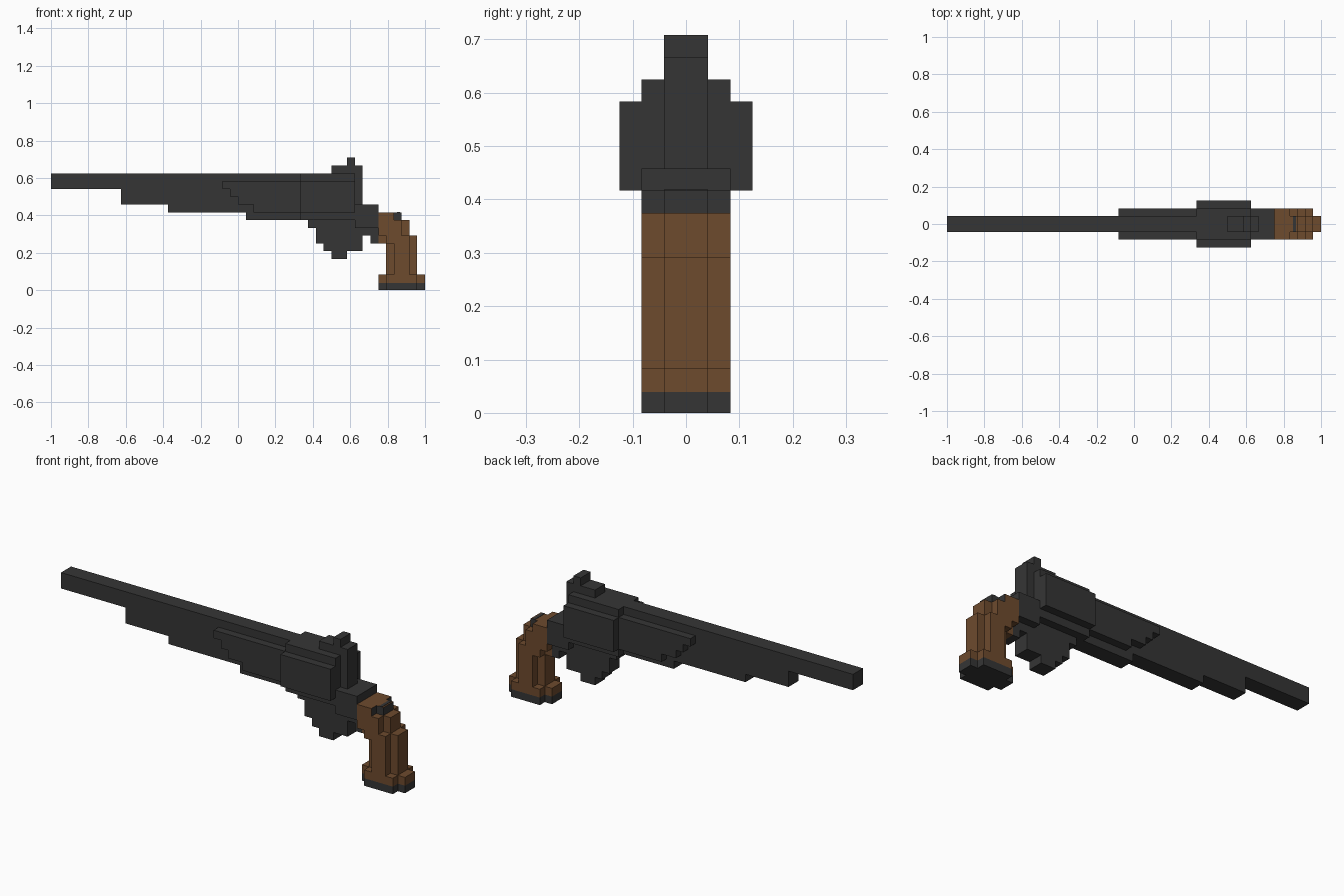
import bpy
import bmesh

U = 2 / 48  # size of one grid cell

cube = bpy.data.objects.get("Cube")
if cube:
    bpy.data.objects.remove(cube, do_unlink=True)


def material(name, rgb):
    m = bpy.data.materials.new(name)
    m.use_nodes = True
    m.diffuse_color = (*rgb, 1)
    bsdf = m.node_tree.nodes["Principled BSDF"]
    bsdf.inputs["Base Color"].default_value = (*rgb, 1)
    bsdf.inputs["Roughness"].default_value = 0.8
    return m


STEEL = material("dark_steel", (0.036, 0.036, 0.036))
WOOD = material("brown_wood", (0.155, 0.069, 0.027))


def slab(name, profile, half, mats, rule=None):
    """Extrude an x-z outline (in cells) to +-half cells in y."""
    bm = bmesh.new()
    face = bm.faces.new([bm.verts.new((x * U, -half * U, z * U)) for x, z in profile])
    ext = bmesh.ops.extrude_face_region(bm, geom=[face])
    verts = [g for g in ext["geom"] if isinstance(g, bmesh.types.BMVert)]
    bmesh.ops.translate(bm, verts=verts, vec=(0, 2 * half * U, 0))
    bmesh.ops.recalc_face_normals(bm, faces=bm.faces)
    if rule:
        for f in bm.faces:
            f.material_index = rule(f.normal)
    mesh = bpy.data.meshes.new(name)
    bm.to_mesh(mesh)
    bm.free()
    for m in mats:
        mesh.materials.append(m)
    obj = bpy.data.objects.new(name, mesh)
    bpy.context.collection.objects.link(obj)
    return obj


def block(name, x0, x1, z0, z1, half, mats, rule=None):
    return slab(name, [(x0, z0), (x1, z0), (x1, z1), (x0, z1)], half, mats, rule)


# Barrel with its stepped underside, running into the frame
slab("barrel", [(-24, 13), (-15, 13), (-15, 11), (-9, 11), (-9, 10), (1, 10),
                (1, 9), (16, 9), (16, 15), (-24, 15)], 1, [STEEL])

# Stepped plate in front of the cylinder, on both sides
slab("barrel_shroud", [(-2, 13), (-1, 13), (-1, 12), (0, 12), (0, 11), (2, 11),
                       (2, 10), (8, 10), (8, 14), (-2, 14)], 2, [STEEL])

# Cylinder: wide middle, narrower top and bottom
block("cylinder_core", 8, 15, 9, 15, 2, [STEEL])
block("cylinder_sides", 8, 15, 10, 14, 3, [STEEL])

# Rear frame, sight and hammer
block("rear_frame", 15, 18, 8, 11, 2, [STEEL])
slab("frame_spine", [(15, 7), (17, 7), (17, 6), (18, 6), (18, 11), (16, 11),
                     (16, 16), (15, 16)], 1, [STEEL])
block("rear_sight", 12, 16, 15, 16, 1, [STEEL])
block("hammer_spur", 14, 15, 16, 17, 1, [STEEL])

# Trigger guard
slab("trigger_guard", [(9, 9), (9, 8), (10, 8), (10, 6), (11, 6), (11, 5), (12, 5),
                       (12, 4), (14, 4), (14, 5), (16, 5), (16, 9)], 1, [STEEL])

# Grip: centre layer and shorter cheeks
slab("grip_core", [(18, 6), (19, 6), (19, 2), (23, 2), (23, 7), (22, 7),
                   (22, 9), (18, 9)], 1, [WOOD])
slab("grip_cheeks", [(18, 7), (19, 7), (19, 6), (20, 6), (20, 2), (22, 2),
                     (22, 7), (21, 7), (21, 9), (18, 9)], 2, [WOOD])
# Grip top, with steel on its rear face and on the tang
block("grip_top", 18, 20, 9, 10, 2, [WOOD, STEEL], lambda n: int(n.x > 0.5))
block("grip_tang", 20, 21, 9, 10, 1, [WOOD, STEEL], lambda n: int(n.z < 0.5))
block("tang_strip", 20.4, 20.8, 10, 10.05, 1, [STEEL])

# Butt: wooden band over a steel base plate
for name, z0, z1, mat in (("butt_plate", 0, 0.95, STEEL), ("butt_band", 0.95, 2, WOOD)):
    block(name + "_core", 18, 24, z0, z1, 1, [mat])
    block(name + "_sides", 19, 23, z0, z1, 2, [mat])
